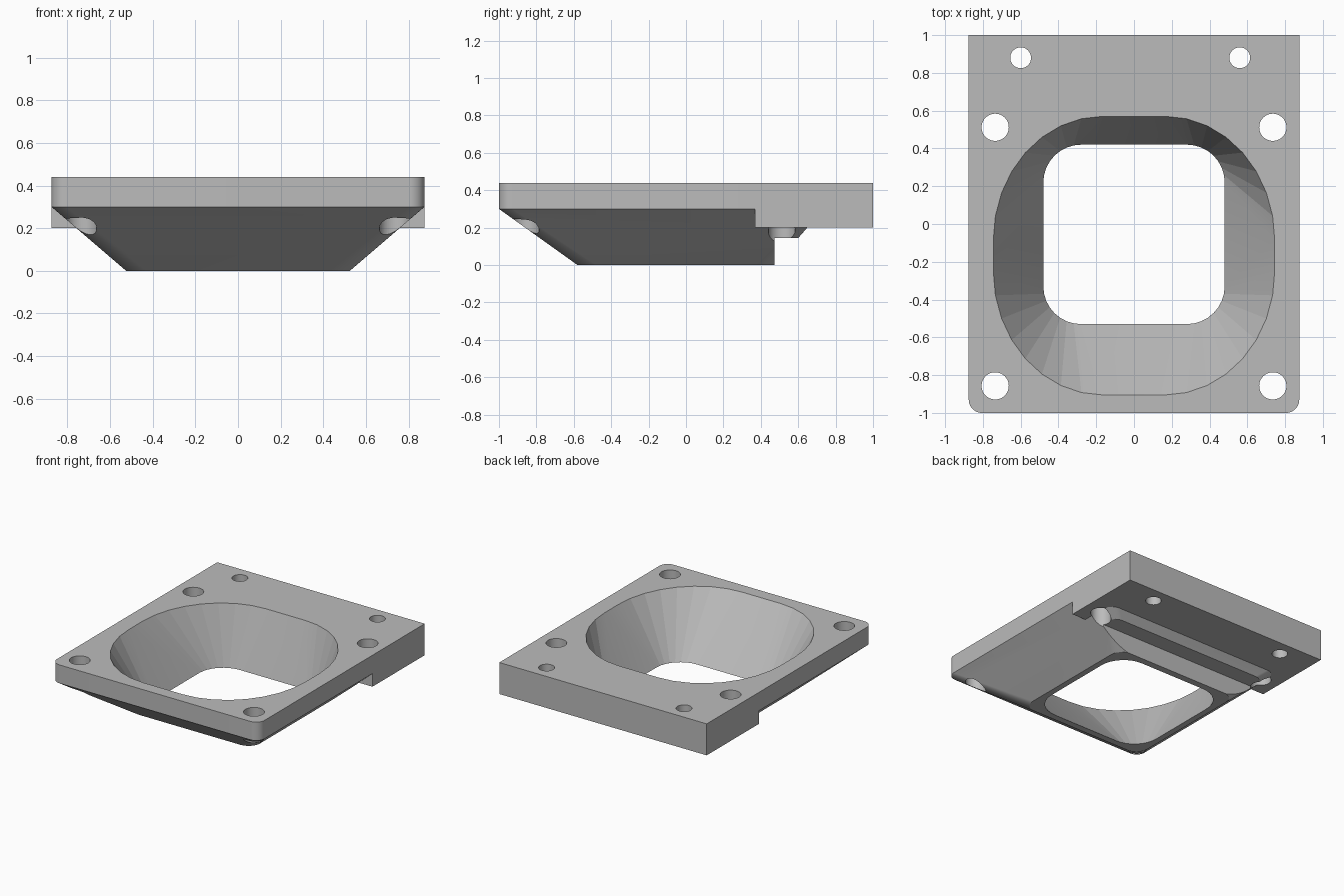
import bpy
import bmesh
from math import sin, cos, pi, radians

cube = bpy.data.objects.get("Cube")
if cube:
    bpy.data.objects.remove(cube, do_unlink=True)

grey = bpy.data.materials.new("plain grey")
grey.use_nodes = True
grey.diffuse_color = (0.5, 0.5, 0.5, 1)
grey.node_tree.nodes["Principled BSDF"].inputs["Base Color"].default_value = (0.5, 0.5, 0.5, 1)


def rounded_ring(hx, y0, y1, rx, ry, z, segs):
    """Rounded rectangle, counter-clockwise from the back left corner."""
    cy, hy = (y0 + y1) / 2, (y1 - y0) / 2
    ring = []
    for corner, (sx, sy) in enumerate(((1, 1), (-1, 1), (-1, -1), (1, -1))):
        for i in range(segs + 1):
            a = pi / 2 * (corner + i / segs)
            ring.append((sx * (hx - rx) + rx * cos(a), cy + sy * (hy - ry) + ry * sin(a), z))
    return ring


def loft(name, rings):
    """Closed solid through a stack of rings with equal point counts."""
    bm = bmesh.new()
    loops = [[bm.verts.new(p) for p in ring] for ring in rings]
    n = len(loops[0])
    for low, high in zip(loops, loops[1:]):
        for i in range(n):
            j = (i + 1) % n
            bm.faces.new((low[i], low[j], high[j], high[i]))
    bm.faces.new(loops[0][::-1])
    bm.faces.new(loops[-1])
    return make_object(name, bm)


def make_object(name, bm):
    mesh = bpy.data.meshes.new(name)
    bmesh.ops.recalc_face_normals(bm, faces=bm.faces)
    bm.to_mesh(mesh)
    bm.free()
    mesh.materials.append(grey)
    obj = bpy.data.objects.new(name, mesh)
    bpy.context.collection.objects.link(obj)
    return obj


def box(name, x, y0, y1, z0, z1):
    return loft(name, [[(x, y1, z), (-x, y1, z), (-x, y0, z), (x, y0, z)] for z in (z0, z1)])


def cylinder(name, x, y, r, segs=48):
    return loft(name, [[(x + r * cos(2 * pi * i / segs), y + r * sin(2 * pi * i / segs), z)
                        for i in range(segs)] for z in (-0.1, 0.6)])


def combine(target, tool, operation):
    mod = target.modifiers.new(operation, "BOOLEAN")
    mod.operation, mod.solver, mod.object = operation, "EXACT", tool
    bpy.context.view_layer.objects.active = target
    bpy.ops.object.modifier_apply(modifier=mod.name)
    bpy.data.objects.remove(tool, do_unlink=True)


# Plate with the tapered duct below it
body = loft("duct_plate", [
    rounded_ring(0.525, -0.58, 0.475, 0.1, 0.1, 0, 14),
    rounded_ring(0.875, -1, 0.735, 0.07, 0.07, 0.3, 14),
    rounded_ring(0.875, -1, 0.735, 0.07, 0.07, 0.44, 14)])

# Thick mounting block at the back
combine(body, box("back_block", 0.875, 0.37, 1, 0.2, 0.44), "UNION")

# Step under the back wall of the duct
combine(body, box("step_cutter", 1, 0.472, 1.2, -0.1, 0.145), "DIFFERENCE")


# Funnel opening, extended slightly past both faces
def funnel_ring(z):
    t = z / 0.44

    def mix(a, b):
        return a + (b - a) * t
    return rounded_ring(mix(0.48, 0.745), mix(-0.53, -0.905), mix(0.42, 0.57),
                        mix(0.2, 0.58), mix(0.2, 0.655), z, 8)


combine(body, loft("funnel_cutter", [funnel_ring(-0.02), funnel_ring(0.46)]), "DIFFERENCE")

# Four corner screw holes and two smaller rear holes
holes = [(x, y, 0.072) for x in (-0.735, 0.735) for y in (-0.857, 0.512)]
holes += [(-0.6, 0.88, 0.055), (0.56, 0.88, 0.055)]
for x, y, r in holes:
    combine(body, cylinder("hole_cutter", x, y, r), "DIFFERENCE")

# Smooth only the finely rounded corners and hole walls
bpy.ops.object.select_all(action="DESELECT")
body.select_set(True)
bpy.context.view_layer.objects.active = body
bpy.ops.object.shade_smooth_by_angle(angle=radians(8))
